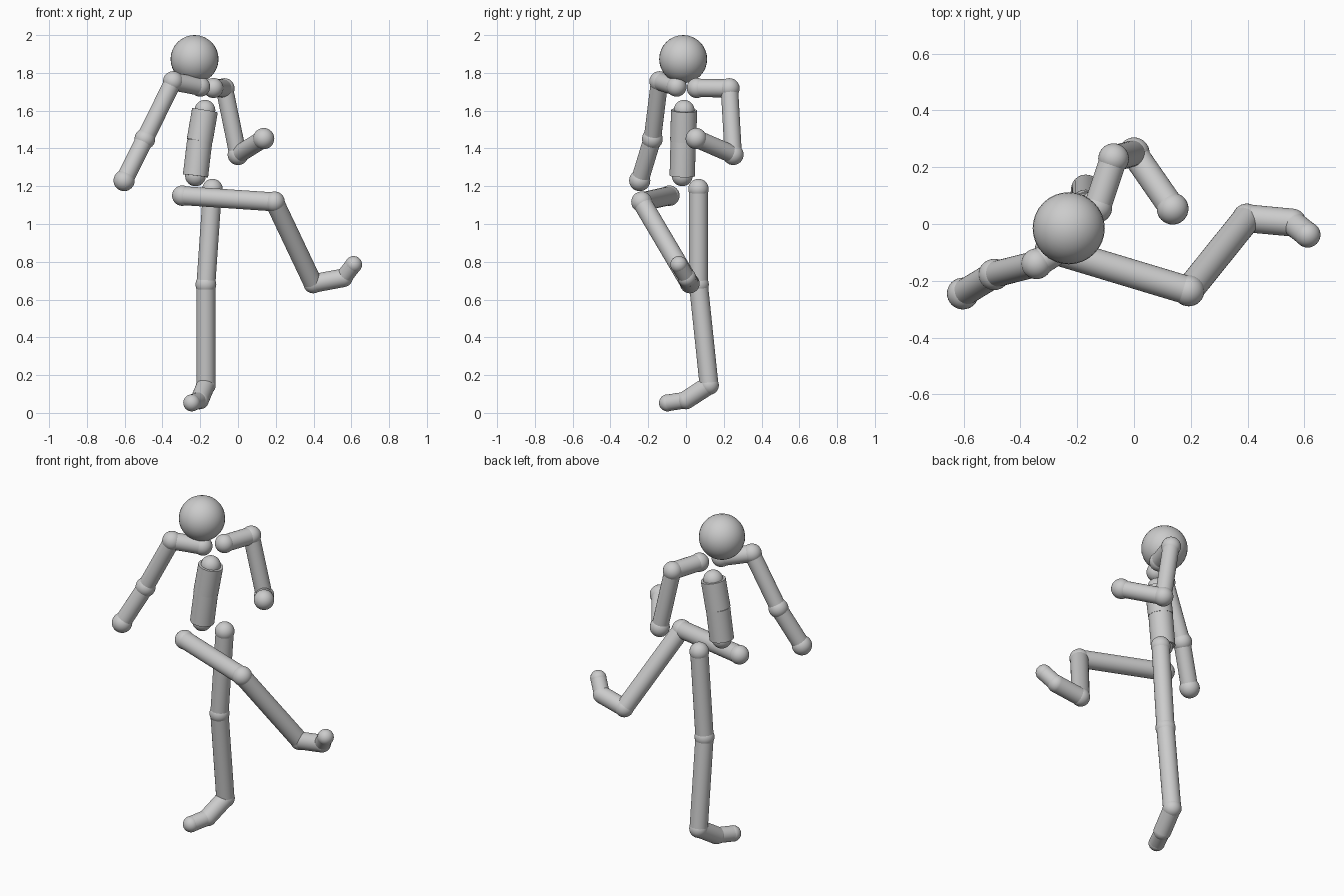
import bpy
from mathutils import Vector

if "Cube" in bpy.data.objects:
    bpy.data.objects.remove(bpy.data.objects["Cube"])

grey = bpy.data.materials.new("plain_grey")
grey.diffuse_color = (0.6, 0.6, 0.6, 1)
grey.use_nodes = True
grey.node_tree.nodes["Principled BSDF"].inputs["Base Color"].default_value = grey.diffuse_color


def finish(name):
    ob = bpy.context.object
    ob.name = name
    ob.data.materials.append(grey)
    bpy.ops.object.shade_smooth_by_angle()
    return ob


def ball(name, centre, radius):
    bpy.ops.mesh.primitive_uv_sphere_add(segments=32, ring_count=16, radius=radius, location=centre)
    return finish(name)


def rod(name, a, b, radius):
    a, b = Vector(a), Vector(b)
    bpy.ops.mesh.primitive_cylinder_add(vertices=32, radius=radius, depth=(b - a).length,
                                        location=(a + b) / 2)
    bpy.context.object.rotation_euler = (b - a).to_track_quat('Z', 'Y').to_euler()
    return finish(name)


def chain(side, joints, bones):
    """joints: (name, position, radius); bones: (name, radius) between neighbours."""
    for name, pos, r in joints:
        ball(f"{side}_{name}", pos, r)
    for (name, r), start, end in zip(bones, joints, joints[1:]):
        rod(f"{side}_{name}", start[1], end[1], r)


# head
ball("head", (-0.23, -0.015, 1.873), 0.127)

# spine: two thick segments on three joints
chain("spine",
      [("top_joint", (-0.175, -0.01, 1.602), 0.055),
       ("middle_joint", (-0.203, -0.015, 1.44), 0.062),
       ("bottom_joint", (-0.225, -0.02, 1.255), 0.055)],
      [("upper_segment", 0.069), ("lower_segment", 0.067)])

# arms
arm_bones = [("collar", 0.048), ("upper_arm", 0.046), ("forearm", 0.047)]
arms = {
    "right": [(-0.20, -0.05, 1.727), (-0.343, -0.14, 1.755), (-0.493, -0.178, 1.45), (-0.603, -0.245, 1.23)],
    "left": [(-0.13, 0.057, 1.72), (-0.072, 0.23, 1.718), (0.0, 0.25, 1.367), (0.136, 0.054, 1.452)],
}
arm_joints = [("collar_joint", 0.053), ("shoulder", 0.054), ("elbow", 0.055), ("hand", 0.056)]
for side, points in arms.items():
    chain(side, [(n, p, r) for (n, r), p in zip(arm_joints, points)], arm_bones)

# legs: right one raised and crossing over, left one standing
leg_bones = [("thigh", 0.05), ("shin", 0.05), ("foot", 0.049), ("toe_segment", 0.044)]
legs = {
    "right": [(-0.295, -0.088, 1.15), (0.193, -0.235, 1.117), (0.398, 0.02, 0.685), (0.558, 0.005, 0.715),
              (0.612, -0.038, 0.785)],
    "left": [(-0.135, 0.066, 1.185), (-0.17, 0.066, 0.68), (-0.17, 0.122, 0.147), (-0.203, 0.0, 0.068),
             (-0.245, -0.098, 0.053)],
}
leg_joints = [("hip", 0.054), ("knee", 0.055), ("ankle", 0.052), ("ball_of_foot", 0.049), ("toe", 0.045)]
for side, points in legs.items():
    chain(side, [(n, p, r) for (n, r), p in zip(leg_joints, points)], leg_bones)
